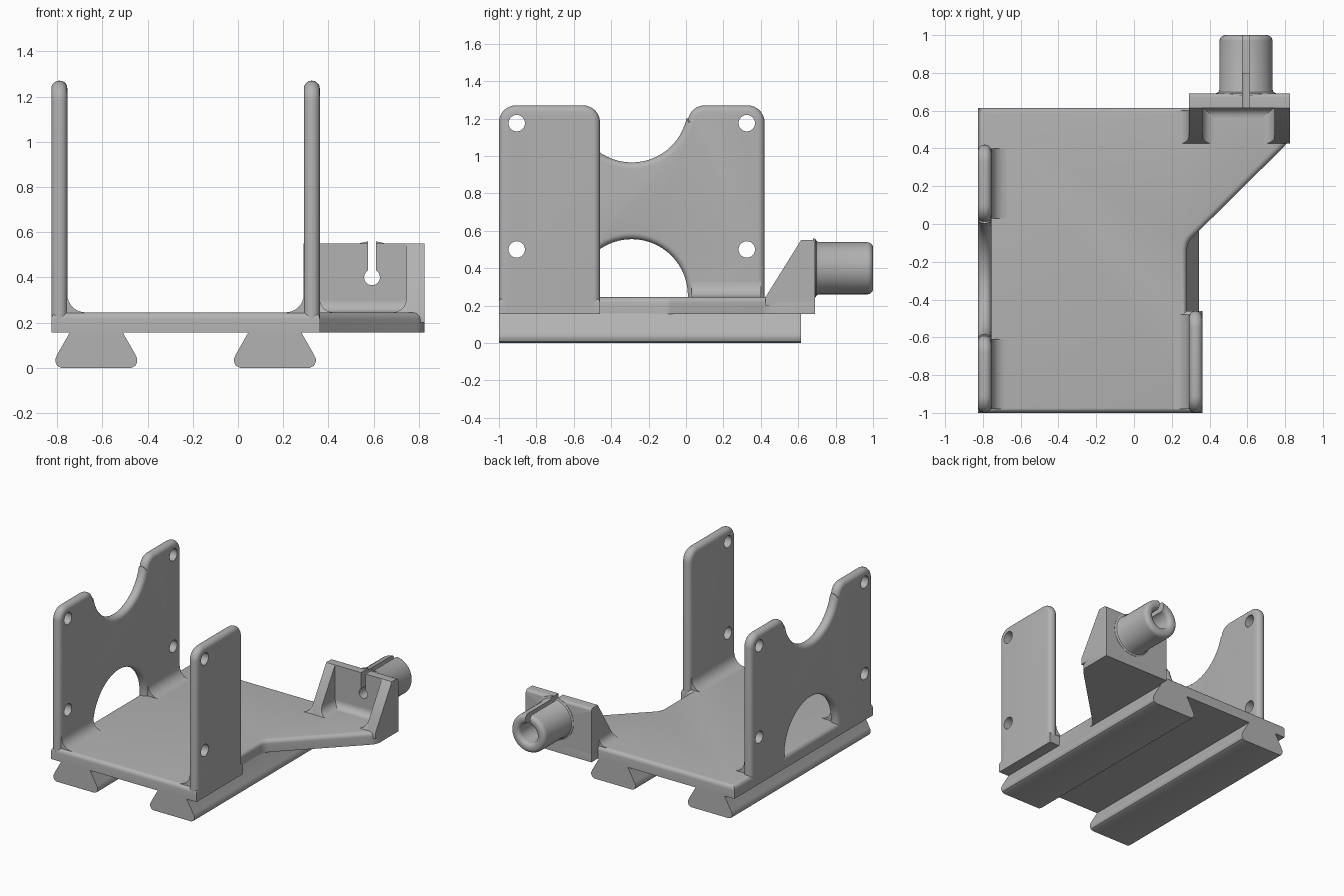
import bpy, bmesh, math
from mathutils import Vector

cube = bpy.data.objects.get("Cube")
if cube:
    bpy.data.objects.remove(cube, do_unlink=True)

mat = bpy.data.materials.new("light grey plastic")
mat.use_nodes = True
GREY = (0.45, 0.45, 0.45, 1)
mat.diffuse_color = GREY
next(n for n in mat.node_tree.nodes if n.type == 'BSDF_PRINCIPLED').inputs["Base Color"].default_value = GREY

BOTTOM, FLOOR, TOP = 0.155, 0.245, 1.27
X_MIN, X_MAX, THICK = -0.826, 0.826, 0.071
SIDE = 0.362          # outer face of the short wall
BACK = 0.615          # back edge of the tray
PLATE_BACK = 0.69
BOSS_X, BOSS_Z = 0.593, 0.4


def arc(cx, cy, r, a, b, n=8):
    """Points on a circle from angle a to angle b in degrees."""
    angles = [math.radians(a + (b - a) * i / n) for i in range(n + 1)]
    return [(cx + r * math.cos(t), cy + r * math.sin(t)) for t in angles]


def finish(name, bm):
    bmesh.ops.recalc_face_normals(bm, faces=bm.faces)
    mesh = bpy.data.meshes.new(name)
    bm.to_mesh(mesh)
    bm.free()
    mesh.materials.append(mat)
    obj = bpy.data.objects.new(name, mesh)
    bpy.context.collection.objects.link(obj)
    smooth(obj)
    return obj


def activate(obj):
    bpy.ops.object.select_all(action='DESELECT')
    obj.select_set(True)
    bpy.context.view_layer.objects.active = obj


def smooth(obj):
    activate(obj)
    bpy.ops.object.shade_smooth_by_angle(angle=math.radians(35))


def prism(name, pts, axis, lo, hi, rounded=None, radius=0.03, clip=None):
    """Extrude a 2D outline along an axis, then round chosen edges."""
    place = {'X': lambda u, v, d: (d, u, v),
             'Y': lambda u, v, d: (u, d, v),
             'Z': lambda u, v, d: (u, v, d)}[axis]
    bm = bmesh.new()
    face = bm.faces.new([bm.verts.new(place(u, v, lo)) for u, v in pts])
    ext = bmesh.ops.extrude_face_region(bm, geom=[face])
    shift = Vector(place(0, 0, hi - lo))
    bmesh.ops.translate(bm, vec=shift, verts=[g for g in ext["geom"] if isinstance(g, bmesh.types.BMVert)])
    bmesh.ops.recalc_face_normals(bm, faces=bm.faces)
    if rounded:
        edges = [e for e in bm.edges if rounded(e.verts[0].co, e.verts[1].co)]
        bmesh.ops.bevel(bm, geom=edges, offset=radius, segments=5, profile=0.5,
                        affect='EDGES', clamp_overlap=False)
    if clip:
        bmesh.ops.bisect_plane(bm, geom=bm.verts[:] + bm.edges[:] + bm.faces[:],
                               plane_co=clip[0], plane_no=clip[1], clear_outer=True)
        bmesh.ops.holes_fill(bm, edges=[e for e in bm.edges if e.is_boundary])
    return finish(name, bm)


def fillet(name, axis, corner, r, side, lo, hi, clip=None):
    """Concave strip between the floor and an upright face."""
    cx, cz = corner
    e = 0.01
    curve = [(cx + side * (r + u), cz + v) for u, v in arc(0, r, r, 270, 180)]
    pts = [(cx - side * e, cz - e), (cx + side * r, cz - e)] + curve + [(cx - side * e, cz + r)]
    return prism(name, pts, axis, lo, hi, clip=clip)


def cut(obj, cutter):
    cutter.hide_render = True
    mod = obj.modifiers.new("cut", 'BOOLEAN')
    mod.object = cutter
    mod.operation = 'DIFFERENCE'
    mod.solver = 'EXACT'
    activate(obj)
    bpy.ops.object.modifier_apply(modifier=mod.name)
    bpy.data.objects.remove(cutter, do_unlink=True)
    smooth(obj)


# Tray floor with the angled arm
outline = [(X_MIN, -1), (SIDE, -1), (SIDE, -0.46), (0.28, -0.46), (0.28, -0.13),
           (0.287, -0.1), (0.3, -0.08), (0.79, 0.405), (0.815, 0.435), (X_MAX, 0.47),
           (X_MAX, PLATE_BACK), (0.29, PLATE_BACK), (0.29, BACK), (X_MIN, BACK)]
prism("tray_floor", outline, 'Z', BOTTOM, FLOOR,
      rounded=lambda a, b: min(a.z, b.z) > FLOOR - 0.001)

# Two dovetail rails
half = [(0.115, 0.165), (0.118, BOTTOM), (0.172, 0.06), (0.181, 0.04),
        (0.181, 0.026), (0.173, 0.009), (0.155, 0)]
for side, cx in (("right", -0.627), ("left", 0.163)):
    pts = [(cx + u, v) for u, v in half] + [(cx - u, v) for u, v in reversed(half)]
    prism(side + "_dovetail_rail", pts, 'Y', -1, BACK)

# Upright walls with fully rounded rims
FOOT = 0.17


def wall(name, pts, x, hole_ys):
    obj = prism(name, pts, 'X', x, x + THICK, radius=0.034,
                rounded=lambda a, b: abs(a.x - b.x) < 0.001 and max(a.z, b.z) > FOOT + 0.001)
    for y in hole_ys:
        for z in (0.5, 1.175):
            cut(obj, prism("hole_cutter", arc(y, z, 0.044, 0, 345, 23), 'X', x - 0.1, x + 0.2))


R = 0.09
front_corner = [(-1, FOOT)] + arc(-1 + R, TOP - R, R, 180, 90)
scoop_y, scoop_r = -0.29, 0.3
scoop = (arc(scoop_y - 0.39, TOP - R, R, 90, 12)
         + arc(scoop_y, TOP - 0.005, scoop_r, 192, 348, 24)
         + arc(scoop_y + 0.39, TOP - R, R, 168, 90))
back_corner = arc(0.42 - R, TOP - R, R, 90, 0) + [(0.42, FOOT)]
arch = ([(scoop_y + scoop_r, FOOT)] + arc(scoop_y, 0.255, scoop_r, 0, 180, 28)
        + [(scoop_y - scoop_r, FOOT)])
wall("right_wall", front_corner + scoop + back_corner + arch, X_MIN, (-0.905, 0.325))
short = front_corner + arc(-0.46 - R, TOP - R, R, 90, 0) + [(-0.46, FOOT)]
wall("left_wall", short, SIDE - THICK, (-0.905,))

# Fillets where the walls meet the floor
inner_right, inner_left = X_MIN + THICK, SIDE - THICK
fillet("right_wall_front_fillet", 'Y', (inner_right, FLOOR), 0.08, 1, -0.98, -0.61)
fillet("right_wall_back_fillet", 'Y', (inner_right, FLOOR), 0.08, 1, 0.03, 0.4)
fillet("left_wall_fillet", 'Y', (inner_left, FLOOR), 0.08, -1, -0.98, -0.48)

# Bracket back plate
PLATE_TOP = 0.55
plate_pts = ([(BACK, BOTTOM + 0.01), (BACK, PLATE_TOP)]
             + arc(PLATE_BACK - 0.02, PLATE_TOP - 0.02, 0.02, 90, 0, 5)
             + [(PLATE_BACK, BOTTOM + 0.01)])
plate = prism("bracket_plate", plate_pts, 'X', 0.29, X_MAX)

# Bracket gussets and their fillets
gusset = [(0.425, 0.2), (0.425, FLOOR), (BACK, PLATE_TOP), (0.63, PLATE_TOP - 0.01), (0.63, 0.2)]
slope = ((0, 0.425, FLOOR), (0, -0.305, 0.19))
for side, lo, hi in (("right", 0.29, SIDE), ("left", 0.745, X_MAX)):
    prism(side + "_gusset", gusset, 'X', lo, hi)
fillet("right_gusset_inner_fillet", 'Y', (SIDE, FLOOR), 0.06, 1, 0.42, 0.62, slope)
fillet("right_gusset_outer_fillet", 'Y', (0.29, FLOOR), 0.055, -1, 0.42, 0.6, slope)
fillet("left_gusset_fillet", 'Y', (0.745, FLOOR), 0.06, -1, 0.42, 0.62, slope)
fillet("plate_fillet", 'X', (BACK, FLOOR), 0.05, -1, 0.35, 0.76)

# Hollow boss, lathed about its long axis
profile = ([(0.035, 0.68), (0.16, 0.68), (0.158, 0.692), (0.146, 0.698), (0.14, 0.712)]
           + arc(0.11, 0.97, 0.03, 0, 90, 5) + arc(0.1, 0.97, 0.03, 90, 180, 5)
           + [(0.07, 0.8), (0.035, 0.8)])
bm = bmesh.new()
ring = [bm.verts.new((BOSS_X + r, y, BOSS_Z)) for r, y in profile]
edges = [bm.edges.new((ring[i - 1], ring[i])) for i in range(len(ring))]
bmesh.ops.spin(bm, geom=ring + edges, cent=(BOSS_X, 0, BOSS_Z), axis=(0, 1, 0),
               angle=math.tau, steps=40, use_duplicate=False)
bmesh.ops.remove_doubles(bm, verts=bm.verts, dist=0.0005)
boss = finish("hollow_boss", bm)

# Clamping slot through plate and boss, with a round end in the plate
cut(plate, prism("bore_cutter", arc(BOSS_X, BOSS_Z, 0.035, 0, 345, 23), 'Y', 0.5, 0.8))
slot = [(BOSS_X - 0.018, BOSS_Z), (BOSS_X + 0.018, BOSS_Z), (BOSS_X + 0.018, 0.7), (BOSS_X - 0.018, 0.7)]
for part in (plate, boss):
    cut(part, prism("slot_cutter", slot, 'Y', 0.5, 1.1))
